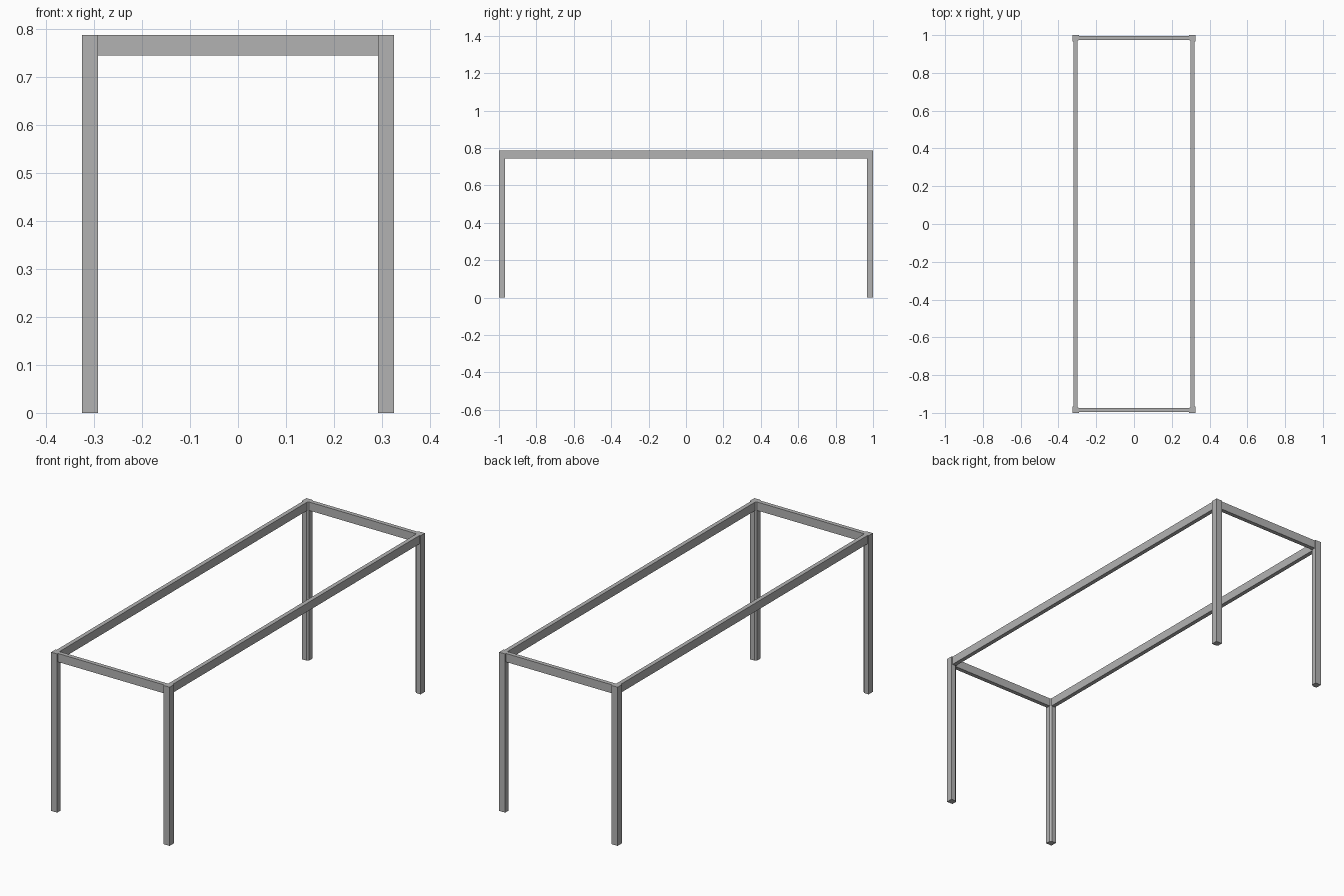
import bpy
import bmesh

cube = bpy.data.objects.get("Cube")
if cube:
    bpy.data.objects.remove(cube, do_unlink=True)

HEIGHT, HALF_X, HALF_Y = 0.787, 0.325, 1.0
LEG, RAIL, RAIL_H, INSET = 0.033, 0.021, 0.042, 0.006

metal = bpy.data.materials.new("grey metal")
metal.use_nodes = True
grey = (0.45, 0.45, 0.45, 1)
metal.diffuse_color = grey
metal.node_tree.nodes["Principled BSDF"].inputs["Base Color"].default_value = grey


def prism(name, outline, z0, z1):
    """Extrude a flat outline from z0 up to z1."""
    bm = bmesh.new()
    base = bm.faces.new([bm.verts.new((x, y, z0)) for x, y in outline])
    top = bmesh.ops.extrude_face_region(bm, geom=[base])["geom"]
    bmesh.ops.translate(bm, vec=(0, 0, z1 - z0),
                        verts=[v for v in top if isinstance(v, bmesh.types.BMVert)])
    bmesh.ops.recalc_face_normals(bm, faces=bm.faces)
    mesh = bpy.data.meshes.new(name)
    bm.to_mesh(mesh)
    bm.free()
    mesh.materials.append(metal)
    obj = bpy.data.objects.new(name, mesh)
    bpy.context.collection.objects.link(obj)


def box(name, x0, x1, y0, y1, z0, z1):
    prism(name, [(x0, y0), (x1, y0), (x1, y1), (x0, y1)], z0, z1)


# Legs with a chamfered inner corner
for sy, end in ((-1, "front"), (1, "back")):
    for sx, side in ((-1, "right"), (1, "left")):
        xi, yi, c = HALF_X - LEG, HALF_Y - LEG, 0.008
        shape = [(xi + c, yi), (HALF_X, yi), (HALF_X, HALF_Y),
                 (xi, HALF_Y), (xi, yi + c)]
        prism(f"{end}_{side}_leg", [(sx * x, sy * y) for x, y in shape], 0, HEIGHT)

# Side rails between the legs
for sx, side in ((-1, "right"), (1, "left")):
    a, b = sorted((sx * (HALF_X - INSET), sx * (HALF_X - INSET - RAIL)))
    box(f"{side}_rail", a, b, LEG - HALF_Y, HALF_Y - LEG, HEIGHT - RAIL_H, HEIGHT)

# End rails between the legs
for sy, end in ((-1, "front"), (1, "back")):
    a, b = sorted((sy * (HALF_Y - INSET), sy * (HALF_Y - INSET - RAIL)))
    box(f"{end}_rail", LEG - HALF_X, HALF_X - LEG, a, b, HEIGHT - RAIL_H, HEIGHT)
